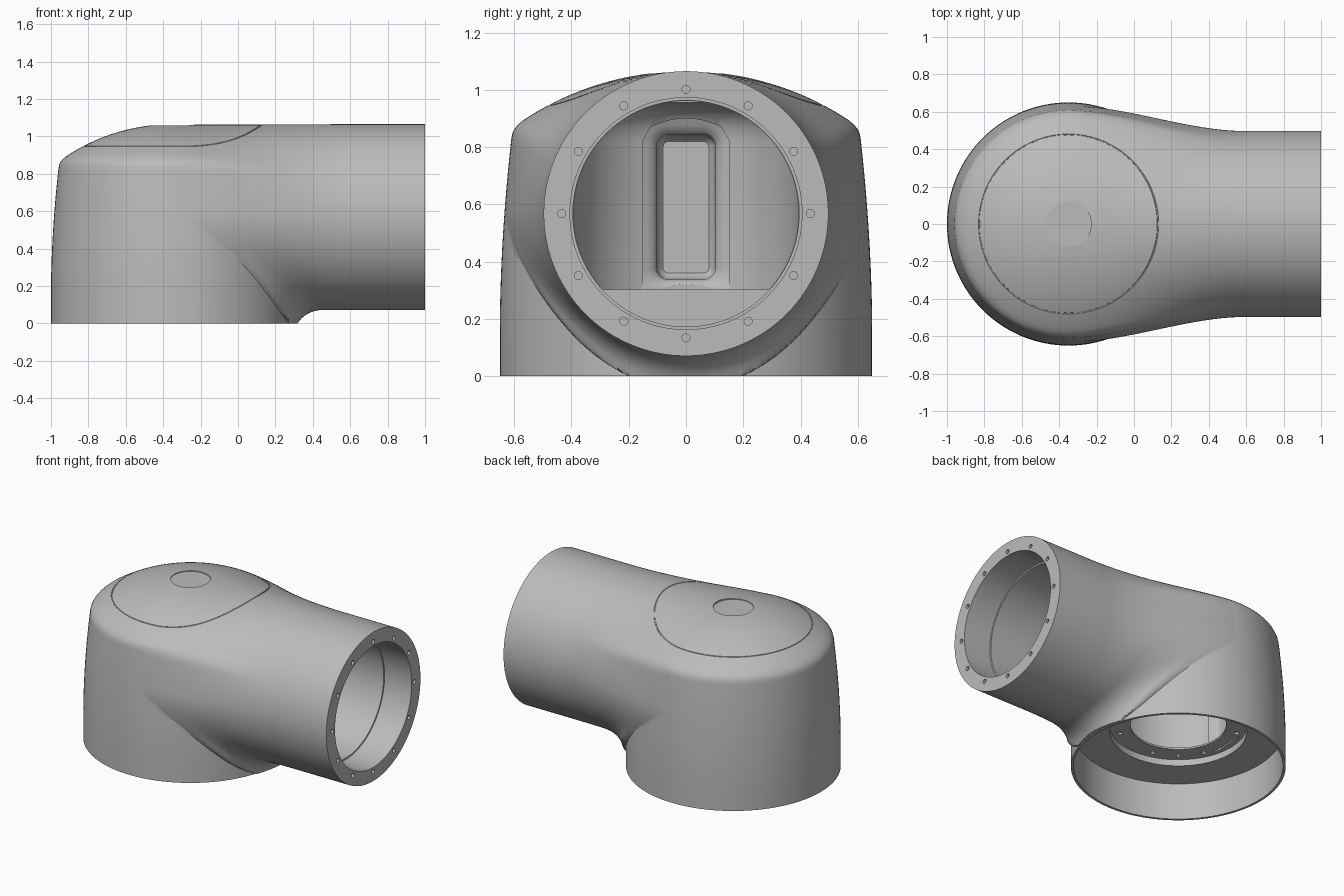
import bpy, bmesh, math
from mathutils import Vector, Matrix

default = bpy.data.objects.get("Cube")
if default:
    bpy.data.objects.remove(default, do_unlink=True)

AXIS_X = -0.35     # vertical axis of the round housing
TUBE_Z = 0.568     # height of the tube axis
TUBE_R = 0.497

grey = bpy.data.materials.new("cast_grey")
grey.use_nodes = True
grey.diffuse_color = (0.5, 0.5, 0.5, 1)
grey.node_tree.nodes["Principled BSDF"].inputs["Base Color"].default_value = (0.5, 0.5, 0.5, 1)


def make_object(name, bm):
    bmesh.ops.remove_doubles(bm, verts=bm.verts, dist=1e-5)
    bmesh.ops.recalc_face_normals(bm, faces=bm.faces)
    mesh = bpy.data.meshes.new(name)
    bm.to_mesh(mesh)
    bm.free()
    mesh.materials.append(grey)
    obj = bpy.data.objects.new(name, mesh)
    bpy.context.collection.objects.link(obj)
    return obj


def loft(name, loops):
    """Closed solid through loops of points, capped flat at both ends."""
    bm = bmesh.new()
    rings = [[bm.verts.new(p) for p in loop] for loop in loops]
    for a, b in zip(rings, rings[1:]):
        for j in range(len(a)):
            k = (j + 1) % len(a)
            bm.faces.new((a[j], a[k], b[k], b[j]))
    bm.faces.new(rings[0])
    bm.faces.new(rings[-1])
    return make_object(name, bm)


def revolve(name, profile, steps=128):
    """Solid of revolution about the housing axis from (radius, z) points."""
    turns = [math.tau * i / steps for i in range(steps)]
    return loft(name, [[(AXIS_X + r * math.cos(a), r * math.sin(a), z) for a in turns]
                       for r, z in profile])


def disc(name, radius, low, high):
    return revolve(name, [(radius, low), (radius, high)])


def add_rod(bm, radius, length, centre, along_x=False, segments=96):
    turn = Matrix.Rotation(math.pi / 2, 4, 'Y') if along_x else Matrix()
    bmesh.ops.create_cone(bm, cap_ends=True, segments=segments, radius1=radius,
                          radius2=radius, depth=length,
                          matrix=Matrix.Translation(centre) @ turn)


def combine(target, cutter, operation='DIFFERENCE'):
    mod = target.modifiers.new("join", 'BOOLEAN')
    mod.object, mod.operation, mod.solver = cutter, operation, 'EXACT'
    bpy.context.view_layer.objects.active = target
    bpy.ops.object.modifier_apply(modifier=mod.name)
    bpy.data.objects.remove(cutter, do_unlink=True)


# Housing: bowed wall below, spherical dome above, soft shoulder between
def housing_radius(z):
    rise = max((z - 0.15) / 0.72, 0)
    wall = 0.65 - 0.045 * rise ** 1.9
    depth = max(1.065 - z, 0)
    dome = math.sqrt(max(2.06 * depth - depth * depth, 0))
    blend = max(0.04 - abs(wall - dome), 0) / 0.04
    return min(wall, dome) - 0.01 * blend * blend


def dome_reach(a):
    """Distance from the tube axis to the housing outline at angle a."""
    low, high = 0.0, 1.4
    for _ in range(40):
        mid = (low + high) / 2
        inside = mid * math.cos(a) < housing_radius(TUBE_Z + mid * math.sin(a))
        low, high = (mid, high) if inside else (low, mid)
    return low


def tube_reach(x, a):
    """Tube section that flares into the housing, with a fillet at its underside."""
    t = min(max((x - AXIS_X) / 0.95, 0), 1)
    s = t * t * (3 - 2 * t)
    c, d = abs(math.cos(a)), math.sin(a)
    if d >= 0:
        flare = dome_reach(math.atan2(d, c))
    else:
        flare = 1 / math.hypot(c / housing_radius(TUBE_Z), d / TUBE_R)
    reach = (flare - 0.002) * (1 - s) + TUBE_R * s
    gap = (math.hypot(x - AXIS_X, reach * c) - 0.65) / 0.15
    near = 0.97 * (1 - min(max(gap, 0), 1))
    return reach + 0.15 * (1 - math.sqrt(1 - near * near)) * min(d, 0) ** 2


wall_heights = [1.064 * (1 - (1 - i / 60) ** 2) for i in range(61)]
shell = revolve("elbow_housing", [(housing_radius(z), z) for z in wall_heights])

# Flared side tube, trimmed level with the base
stations = [AXIS_X + 0.03 * i for i in range(15)] + [0.08 + 0.01 * i for i in range(54)] + [1.0]
tube_loops = []
for x in stations:
    loop = []
    for j in range(144):
        a = math.tau * (j + 0.5) / 144
        r = tube_reach(x, a)
        loop.append((x, r * math.cos(a), TUBE_Z + r * math.sin(a)))
    tube_loops.append(loop)
tube = loft("side_tube", tube_loops)
combine(tube, disc("ground_trim", 2.0, -1, 0.0005))
combine(shell, tube, 'UNION')

# Base: open recess and ring seat
combine(shell, disc("base_recess", 0.634, -0.5, 0.245))
combine(shell, disc("ring_seat", 0.415, 0.1, 0.288))

# Inner chamber and the hole beneath it
combine(shell, revolve("chamber", [(0.4, 0.3), (0.4, 0.82), (0.39, 0.87),
                                   (0.36, 0.915), (0.3, 0.945), (0.2, 0.955)]))
combine(shell, disc("base_hole", 0.29, 0.1, 0.4))

# Tube bore, with a wider mouth and a flat floor towards the chamber
bm = bmesh.new()
add_rod(bm, 0.395, 0.87, (0.765, 0, TUBE_Z), True)
combine(shell, make_object("bore", bm))
bm = bmesh.new()
add_rod(bm, 0.405, 0.4, (1.0, 0, TUBE_Z), True)
combine(shell, make_object("bore_mouth", bm))
bm = bmesh.new()
add_rod(bm, 0.393, 0.72, (0.01, 0, TUBE_Z), True)
bmesh.ops.bisect_plane(bm, geom=bm.verts[:] + bm.edges[:] + bm.faces[:],
                       plane_co=(0, 0, 0.302), plane_no=(0, 0, 1), clear_inner=True)
bmesh.ops.holes_fill(bm, edges=bm.edges, sides=0)
combine(shell, make_object("bore_passage", bm))


# Rounded pocket with a flared mouth in the chamber's rear wall
def rounded_loop(x, grow):
    loop = []
    for i in range(32):
        a = math.tau * (i + 0.5) / 32
        c, s = math.cos(a), math.sin(a)
        loop.append((x, math.copysign(0.06, c) + (0.04 + grow) * c,
                     0.59 + math.copysign(0.21, s) + (0.04 + grow) * s))
    return loop


pocket_steps = [(-0.86, -0.02), (-0.845, -0.005), (-0.83, 0), (-0.77, 0.003),
                (-0.755, 0.012), (-0.74, 0.035), (-0.72, 0.08)]
combine(shell, loft("wall_pocket", [rounded_loop(x, grow) for x, grow in pocket_steps]))

# Screw holes in the tube flange and the base ring
flange, base = bmesh.new(), bmesh.new()
for i in range(12):
    a = math.tau * i / 12
    add_rod(flange, 0.014, 0.1, (1.0, 0.434 * math.cos(a), TUBE_Z + 0.434 * math.sin(a)), True, 16)
for angle in (25, 50, 75, 125):
    for side in (-1, 1):
        a = math.radians(180 + side * angle)
        add_rod(base, 0.015, 0.1, (AXIS_X + 0.365 * math.cos(a), 0.365 * math.sin(a), 0.3),
                False, 16)
combine(shell, make_object("flange_holes", flange))
combine(shell, make_object("base_holes", base))

# Lid seam: a fine groove that follows the top surface
bpy.context.view_layer.update()
curve = bpy.data.curves.new("lid_seam", 'CURVE')
curve.dimensions = '3D'
curve.bevel_depth = 0.004
curve.bevel_resolution = 1
spline = curve.splines.new('POLY')
spline.points.add(127)
spline.use_cyclic_u = True
for i, point in enumerate(spline.points):
    a = math.tau * i / 128
    x, y = AXIS_X + 0.478 * math.cos(a), 0.478 * math.sin(a)
    hit, place, _, _ = shell.ray_cast(Vector((x, y, 2)), Vector((0, 0, -1)))
    point.co = (x, y, place.z if hit else 0.95, 1)
seam = bpy.data.objects.new("lid_seam", curve)
bpy.context.collection.objects.link(seam)
bpy.ops.object.select_all(action='DESELECT')
seam.select_set(True)
bpy.context.view_layer.objects.active = seam
bpy.ops.object.convert(target='MESH')
combine(shell, bpy.context.view_layer.objects.active)

# Flat round spot at the centre of the lid
combine(shell, disc("lid_spot", 0.122, 1.053, 1.3))

# Single colour and smooth shading with crisp edges
shell.data.materials.clear()
shell.data.materials.append(grey)
for face in shell.data.polygons:
    face.material_index = 0
bpy.ops.object.select_all(action='DESELECT')
shell.select_set(True)
bpy.context.view_layer.objects.active = shell
bpy.ops.object.shade_smooth_by_angle(angle=math.radians(30))
